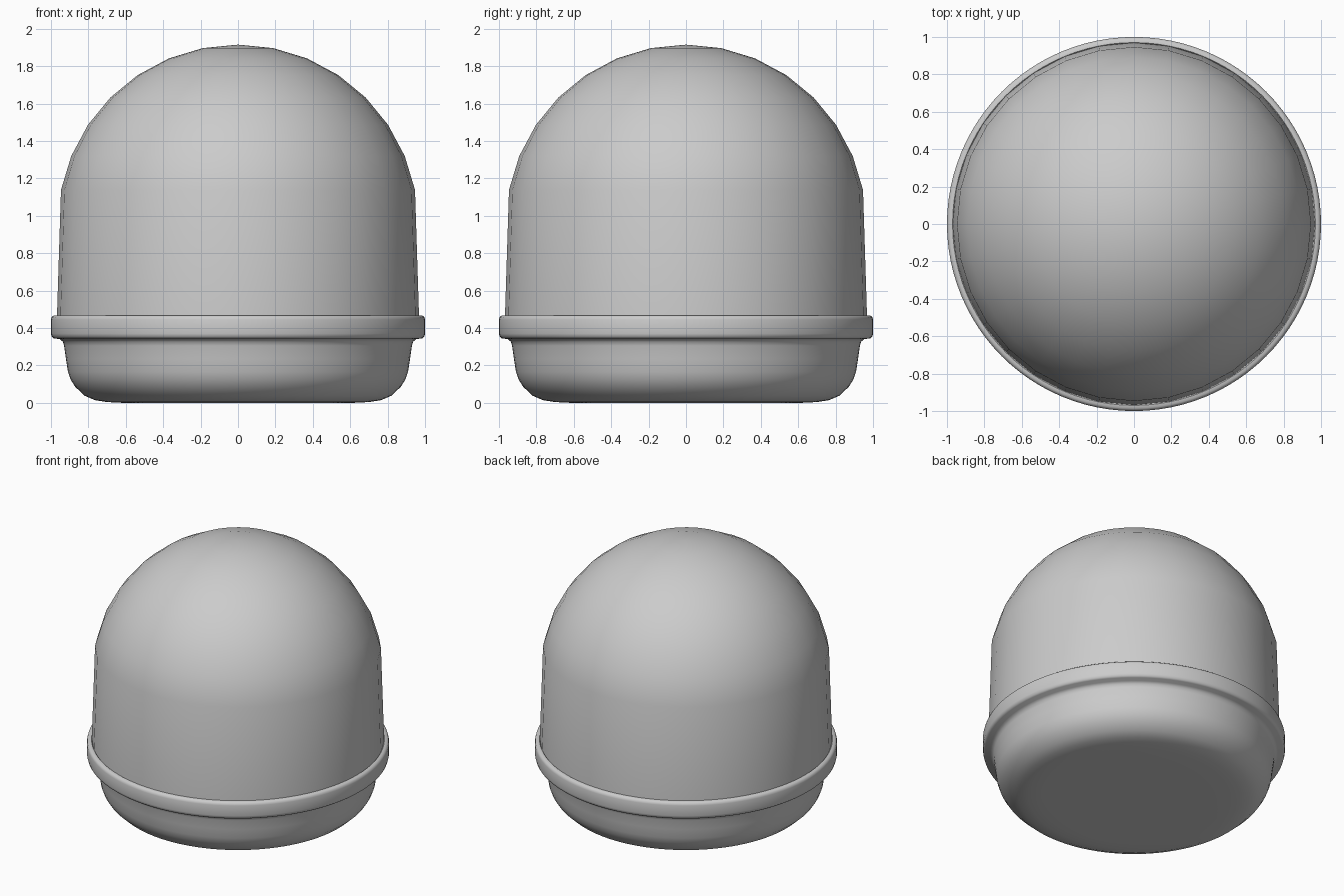
import bpy, bmesh, math

if "Cube" in bpy.data.objects:
    bpy.data.objects.remove(bpy.data.objects["Cube"])


def lathe(name, profile, segments, angle):
    """Revolve an (r, z) profile around z; r = 0 points become poles."""
    bm = bmesh.new()
    rings = []
    for r, z in profile:
        if r == 0:
            rings.append([bm.verts.new((0, 0, z))] * segments)
        else:
            rings.append([bm.verts.new((r * math.cos(2 * math.pi * i / segments),
                                        r * math.sin(2 * math.pi * i / segments), z))
                          for i in range(segments)])
    for low, high in zip(rings, rings[1:]):
        for i in range(segments):
            j = (i + 1) % segments
            bm.faces.new(list(dict.fromkeys((low[i], low[j], high[j], high[i]))))
    mesh = bpy.data.meshes.new(name)
    bm.to_mesh(mesh)
    bm.free()
    obj = bpy.data.objects.new(name, mesh)
    bpy.context.collection.objects.link(obj)
    bpy.context.view_layer.objects.active = obj
    obj.select_set(True)
    bpy.ops.object.shade_smooth_by_angle(angle=math.radians(angle))
    obj.select_set(False)
    return obj


# Rounded lower cup with its projecting rim
lathe("base_cup", [
    (0, 0.004), (0.35, 0.003), (0.62, 0.0), (0.70, 0.004), (0.765, 0.014),
    (0.82, 0.038), (0.87, 0.085), (0.895, 0.125), (0.909, 0.165), (0.92, 0.235),
    (0.93, 0.305), (0.936, 0.326), (0.952, 0.34), (0.985, 0.345),
    (0.996, 0.354), (1.0, 0.37), (1.0, 0.445), (0.996, 0.459),
    (0.985, 0.467), (0.97, 0.468), (0.963, 0.46), (0.96, 0.40)], 96, 50)

# Coarser domed lid: slightly tapered wall under a hemispherical cap
R, C = 0.965, 0.95
cap = [(R * math.sin(math.radians(11.25 * k)), C + R * math.cos(math.radians(11.25 * k)))
       for k in range(7, 0, -1)]
lathe("dome_lid", [(0.97, 0.40), (0.968, 0.46)] + cap + [(0, C + R)], 32, 40)
